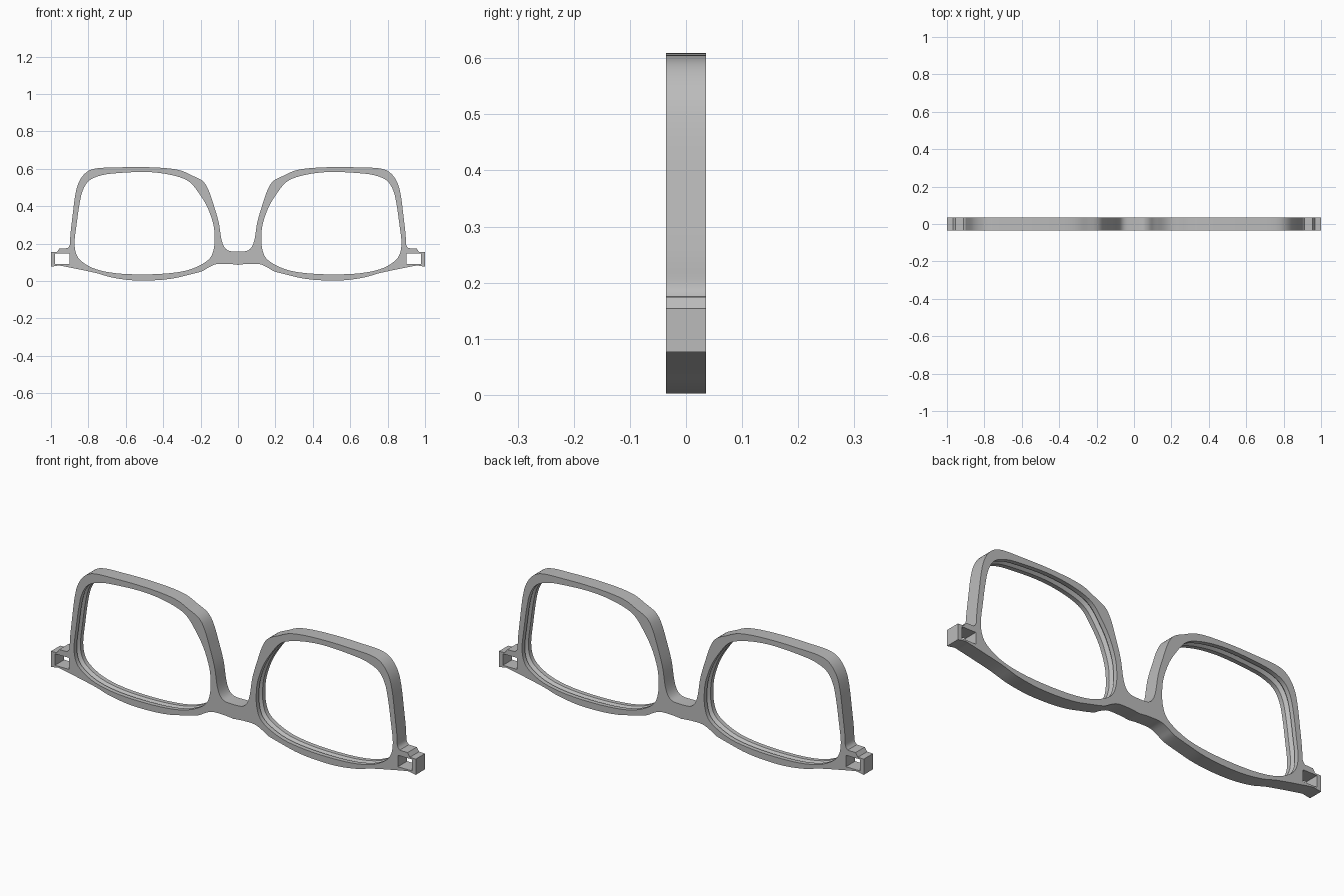
import bpy, bmesh, math
from mathutils import Vector

cube = bpy.data.objects.get("Cube")
if cube:
    bpy.data.objects.remove(cube)

DEPTH = 0.036      # half thickness of the frame
GROOVE = 0.014     # half width and depth of the lens groove


def spline(pts, closed=False, steps=4):
    """Smooth curve through the given points."""
    p = [Vector(q) for q in pts]
    n = len(p)
    get = (lambda i: p[i % n]) if closed else (lambda i: p[max(0, min(n - 1, i))])
    out = []
    for i in range(n if closed else n - 1):
        a, b, c, d = (get(i + k) for k in (-1, 0, 1, 2))
        for s in range(steps):
            t = s / steps
            out.append(0.5 * (2 * b + (c - a) * t + (2 * a - 5 * b + 4 * c - d) * t * t
                              + (3 * b - a - 3 * c + d) * t ** 3))
    if not closed:
        out.append(p[-1])
    return out


def mirrored(loop):
    return [Vector((-p.x, p.y)) for p in reversed(loop)]


def offset(loop, dist):
    """Push a clockwise loop outwards by dist."""
    n = len(loop)
    out = []
    for i, p in enumerate(loop):
        t = (loop[(i + 1) % n] - loop[i - 1]).normalized()
        out.append(p + Vector((-t.y, t.x)) * dist)
    return out


# Upper rim from the bridge to the hinge block
top = spline([(0, .157), (.045, .16), (.072, .18), (.089, .225), (.104, .318),
              (.131, .409), (.158, .487), (.19, .535), (.249, .565), (.305, .59),
              (.383, .603), (.516, .609), (.65, .607), (.757, .602), (.812, .58),
              (.85, .53), (.87, .46), (.885, .345), (.896, .249), (.899, .195), (.912, .175)])
# Hinge block corners
block = [Vector(q) for q in [(.955, .174), (.968, .155), (1, .154), (1, .076)]]
# Lower rim from the hinge block back to the bridge
bottom = spline([(.957, .083), (.87, .066), (.757, .042), (.676, .019), (.57, .004),
                 (.46, .003), (.356, .012), (.275, .03), (.195, .051), (.158, .072),
                 (.115, .09), (.05, .091), (0, .086)])
half = top + block + bottom
outer = half + mirrored(half)[1:-1]

# Lens opening, clockwise
lens = spline([(.125, .24), (.133, .307), (.163, .393), (.206, .465), (.254, .525),
               (.313, .555), (.409, .576), (.516, .583), (.65, .576), (.73, .565),
               (.795, .537), (.83, .484), (.848, .409), (.863, .302), (.874, .206),
               (.864, .142), (.83, .1), (.757, .062), (.65, .041), (.516, .035),
               (.382, .04), (.275, .056), (.195, .088), (.147, .126), (.128, .18)], True)
hole = [Vector(q) for q in [(.902, .09), (.902, .147), (.978, .147), (.978, .09)]]

bm = bmesh.new()
caps = {-DEPTH: [], DEPTH: []}


def wall(rows):
    """Join (loop, y) rows into a wall and keep its end edges for the flat faces."""
    rings = [[bm.verts.new((p.x, y, p.y)) for p in loop] for loop, y in rows]
    n = len(rings[0])
    for a, b in zip(rings, rings[1:]):
        for i in range(n):
            j = (i + 1) % n
            bm.faces.new((a[i], a[j], b[j], b[i]))
    for ring, y in ((rings[0], -DEPTH), (rings[-1], DEPTH)):
        caps[y] += [bm.edges.get((ring[i], ring[i - 1])) for i in range(n)]


wall([(outer, -DEPTH), (outer, DEPTH)])
grooved = offset(lens, GROOVE)
for flip in (lambda l: l, mirrored):
    wall([(flip(lens), -DEPTH), (flip(lens), -GROOVE), (flip(grooved), 0),
          (flip(lens), GROOVE), (flip(lens), DEPTH)])
    wall([(flip(hole), -DEPTH), (flip(hole), DEPTH)])

# Flat front and back faces
for y, edges in caps.items():
    bmesh.ops.triangle_fill(bm, edges=edges, use_beauty=True, normal=(0, 1 if y > 0 else -1, 0))
bmesh.ops.recalc_face_normals(bm, faces=bm.faces[:])

mesh = bpy.data.meshes.new("glasses_frame_front")
bm.to_mesh(mesh)
bm.free()
frame = bpy.data.objects.new("glasses_frame_front", mesh)
bpy.context.collection.objects.link(frame)

# Plain grey plastic
grey = bpy.data.materials.new("grey plastic")
grey.use_nodes = True
colour = (0.5, 0.5, 0.5, 1)
grey.diffuse_color = colour
grey.node_tree.nodes["Principled BSDF"].inputs["Base Color"].default_value = colour
mesh.materials.append(grey)

bpy.ops.object.select_all(action="DESELECT")
frame.select_set(True)
bpy.context.view_layer.objects.active = frame
bpy.ops.object.shade_smooth_by_angle(angle=math.radians(30))
